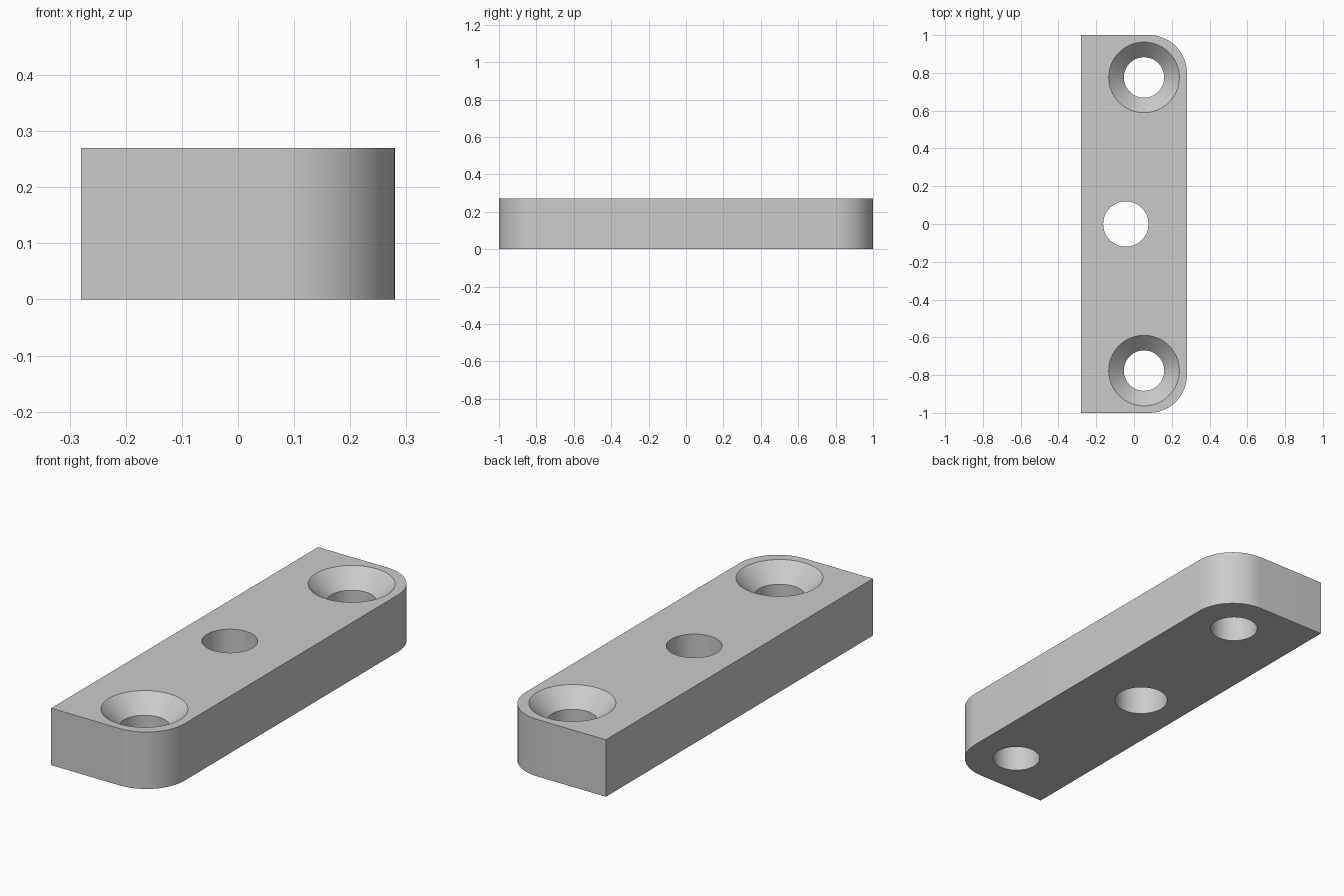
import bpy
import bmesh
from math import cos, sin, pi

WIDTH, LENGTH, HEIGHT = 0.56, 2.0, 0.27
CORNER = 0.20
HOLE_Y = 0.776

if "Cube" in bpy.data.objects:
    bpy.data.objects.remove(bpy.data.objects["Cube"], do_unlink=True)

grey = bpy.data.materials.new("plain grey")
grey.use_nodes = True
grey.diffuse_color = (0.6, 0.6, 0.6, 1)
grey.node_tree.nodes["Principled BSDF"].inputs["Base Color"].default_value = (0.6, 0.6, 0.6, 1)


def make_object(name, bm):
    bmesh.ops.recalc_face_normals(bm, faces=bm.faces)
    mesh = bpy.data.meshes.new(name)
    bm.to_mesh(mesh)
    bm.free()
    mesh.materials.append(grey)
    obj = bpy.data.objects.new(name, mesh)
    bpy.context.collection.objects.link(obj)
    return obj


def hole_cutter(name, x, y, profile, segments=64):
    """Closed solid of revolution from (radius, z) pairs."""
    bm = bmesh.new()
    rings = [[bm.verts.new((x + r * cos(2 * pi * i / segments),
                            y + r * sin(2 * pi * i / segments), z))
              for i in range(segments)] for r, z in profile]
    for low, high in zip(rings, rings[1:]):
        for i in range(segments):
            j = (i + 1) % segments
            bm.faces.new((low[i], low[j], high[j], high[i]))
    bm.faces.new(rings[0])
    bm.faces.new(rings[-1])
    obj = make_object(name, bm)
    obj.hide_render = True
    return obj


# Plate: box with the two vertical edges on the +x side rounded
bm = bmesh.new()
bmesh.ops.create_cube(bm, size=1)
for v in bm.verts:
    v.co = (v.co.x * WIDTH, v.co.y * LENGTH, (v.co.z + 0.5) * HEIGHT)
corners = [e for e in bm.edges if all(v.co.x > 0 for v in e.verts)
           and abs(e.verts[0].co.z - e.verts[1].co.z) > 0.1]
bmesh.ops.bevel(bm, geom=corners, offset=CORNER, offset_type='OFFSET',
                segments=16, profile=0.5, affect='EDGES')
plate = make_object("mounting_plate", bm)

# Holes: plain one in the middle, countersunk one at each end
SINK, BORE, OVER = 0.187, 0.107, 0.02
countersunk = [(BORE, -OVER), (BORE, HEIGHT - (SINK - BORE)),
               (SINK + OVER, HEIGHT + OVER)]
straight = [(0.12, -OVER), (0.12, HEIGHT + OVER)]
cutters = [hole_cutter("centre_hole_cutter", -0.043, 0, straight)]
for label, side in (("front", -1), ("back", 1)):
    cutters.append(hole_cutter(label + "_hole_cutter", 0.053, side * HOLE_Y, countersunk))

bpy.ops.object.select_all(action='DESELECT')
plate.select_set(True)
bpy.context.view_layer.objects.active = plate
for cutter in cutters:
    mod = plate.modifiers.new(cutter.name, 'BOOLEAN')
    mod.operation = 'DIFFERENCE'
    mod.solver = 'EXACT'
    mod.object = cutter
    bpy.ops.object.modifier_apply(modifier=mod.name)
    bpy.data.objects.remove(cutter, do_unlink=True)

bpy.ops.object.shade_smooth_by_angle(angle=pi / 6)
